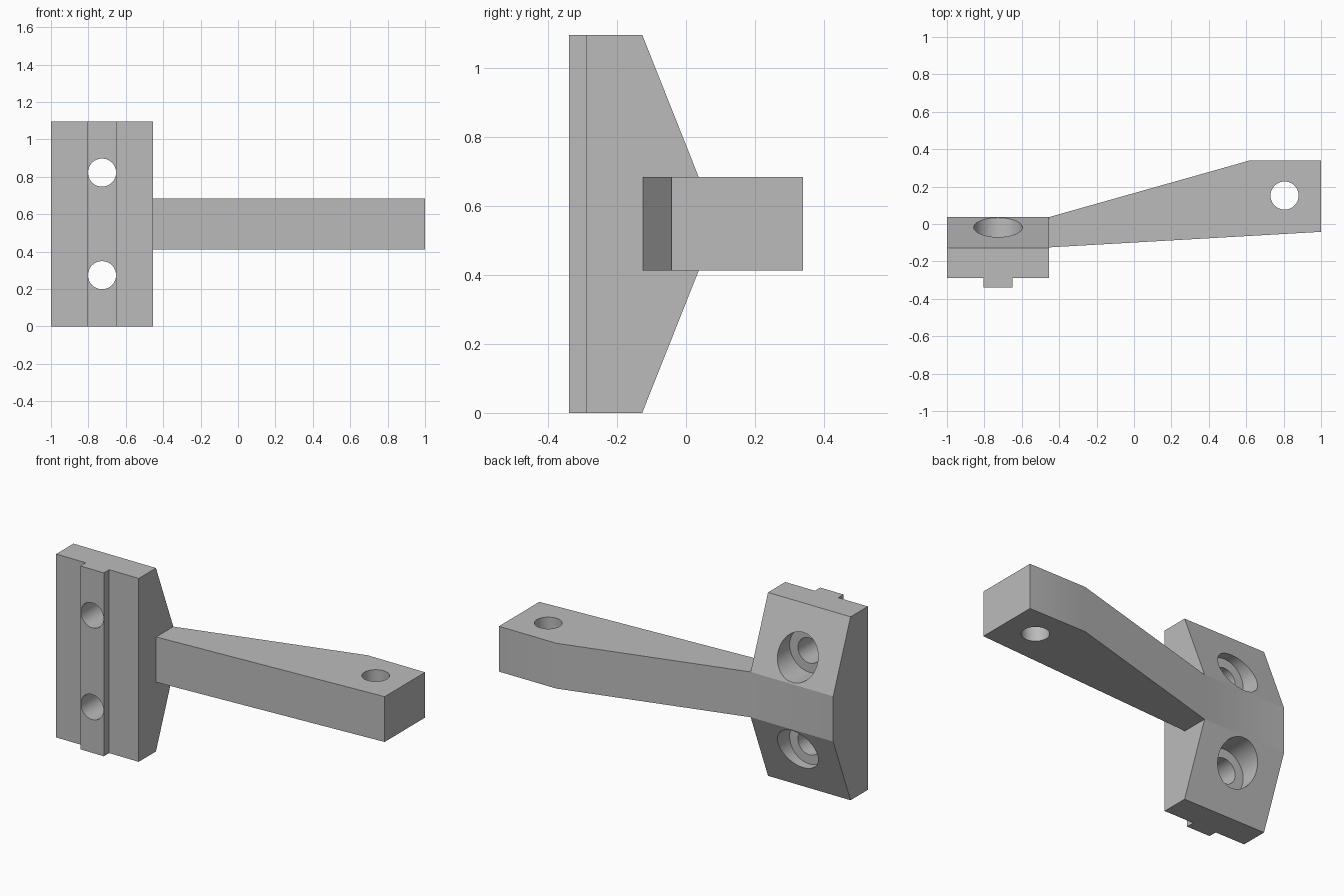
import bpy
import bmesh
from mathutils import Matrix, Vector

if "Cube" in bpy.data.objects:
    bpy.data.objects.remove(bpy.data.objects["Cube"], do_unlink=True)

metal = bpy.data.materials.new("plain_grey")
metal.use_nodes = True
GREY = (0.5, 0.5, 0.5, 1)
metal.diffuse_color = GREY
metal.node_tree.nodes["Principled BSDF"].inputs["Base Color"].default_value = GREY


def make_object(name, bm):
    bmesh.ops.recalc_face_normals(bm, faces=bm.faces)
    mesh = bpy.data.meshes.new(name)
    bm.to_mesh(mesh)
    bm.free()
    mesh.materials.append(metal)
    obj = bpy.data.objects.new(name, mesh)
    bpy.context.collection.objects.link(obj)
    return obj


def extrude(name, points, offset):
    """Solid made by sweeping a closed profile along an offset."""
    bm = bmesh.new()
    face = bm.faces.new([bm.verts.new(p) for p in points])
    grown = bmesh.ops.extrude_face_region(bm, geom=[face], use_keep_orig=True)
    verts = [v for v in grown["geom"] if isinstance(v, bmesh.types.BMVert)]
    bmesh.ops.translate(bm, verts=verts, vec=offset)
    return make_object(name, bm)


def cylinder(name, radius, start, end):
    start, end = Vector(start), Vector(end)
    axis = end - start
    turn = axis.to_track_quat("Z", "Y").to_matrix().to_4x4()
    bm = bmesh.new()
    bmesh.ops.create_cone(bm, cap_ends=True, segments=64, radius1=radius,
                          radius2=radius, depth=axis.length,
                          matrix=Matrix.Translation((start + end) / 2) @ turn)
    return make_object(name, bm)


def combine(target, other, operation):
    mod = target.modifiers.new(other.name, "BOOLEAN")
    mod.operation, mod.solver, mod.object = operation, "EXACT", other
    bpy.context.view_layer.objects.active = target
    bpy.ops.object.modifier_apply(modifier=mod.name)
    bpy.data.objects.remove(other, do_unlink=True)


LEFT, RIGHT = -1.0, -0.454
TOP, LOW, HIGH = 1.097, 0.413, 0.684
FRONT, SHOULDER, BACK = -0.29, -0.127, 0.037
HOLE, BORE = 0.075, 0.13
hole_x = (LEFT + RIGHT) / 2

# Mounting block with sloped back
side = [(FRONT, 0), (SHOULDER, 0), (BACK, LOW), (BACK, HIGH), (SHOULDER, TOP), (FRONT, TOP)]
bracket = extrude("bracket", [(LEFT, y, z) for y, z in side], (RIGHT - LEFT, 0, 0))

# Locating rail on the front
rail = [(-0.805, -0.34), (-0.65, -0.34), (-0.65, -0.25), (-0.805, -0.25)]
combine(bracket, extrude("rail", [(x, y, 0) for x, y in rail], (0, 0, TOP)), "UNION")

# Flared arm, rooted inside the block
plan = [(-0.5, -0.1), (RIGHT, -0.125), (1, -0.042), (1, 0.34), (0.62, 0.34),
        (RIGHT, BACK), (-0.5, 0)]
combine(bracket, extrude("arm", [(x, y, LOW) for x, y in plan], (0, 0, HIGH - LOW)), "UNION")

# Counterbored screw holes
for z in (TOP / 4, TOP * 3 / 4):
    combine(bracket, cylinder("screw_hole", HOLE, (hole_x, -0.5, z), (hole_x, 0.3, z)), "DIFFERENCE")
    combine(bracket, cylinder("counterbore", BORE, (hole_x, SHOULDER, z), (hole_x, 0.3, z)), "DIFFERENCE")

# Pivot hole through the arm tip
combine(bracket, cylinder("pivot_hole", HOLE, (0.805, 0.152, 0), (0.805, 0.152, 1)), "DIFFERENCE")

bpy.ops.object.select_all(action="DESELECT")
bracket.select_set(True)
bpy.context.view_layer.objects.active = bracket
bpy.ops.object.shade_smooth_by_angle(angle=0.3)
